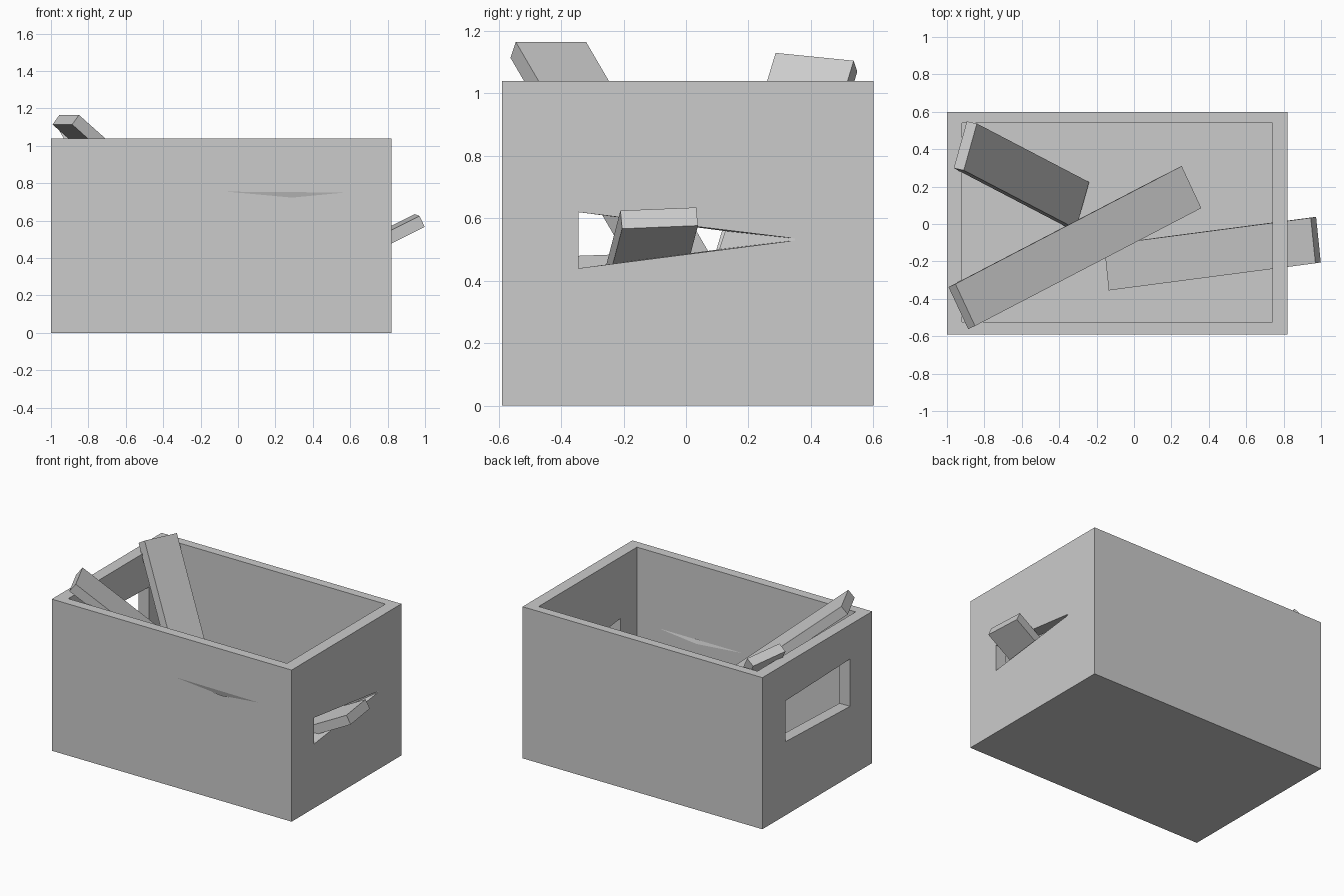
import bpy
import bmesh
from mathutils import Vector

if "Cube" in bpy.data.objects:
    bpy.data.objects.remove(bpy.data.objects["Cube"], do_unlink=True)

GREY = (0.6, 0.6, 0.6, 1)
mat = bpy.data.materials.new("plain_grey")
mat.use_nodes = True
mat.diffuse_color = GREY
mat.node_tree.nodes["Principled BSDF"].inputs["Base Color"].default_value = GREY


def loft(name, ring_a, ring_b):
    """Closed solid between two matching outlines."""
    bm = bmesh.new()
    a = [bm.verts.new(p) for p in ring_a]
    b = [bm.verts.new(p) for p in ring_b]
    bm.faces.new(a)
    bm.faces.new(b[::-1])
    for i in range(len(a)):
        j = (i + 1) % len(a)
        bm.faces.new((a[i], b[i], b[j], a[j]))
    bmesh.ops.recalc_face_normals(bm, faces=bm.faces)
    mesh = bpy.data.meshes.new(name)
    bm.to_mesh(mesh)
    bm.free()
    mesh.materials.append(mat)
    obj = bpy.data.objects.new(name, mesh)
    bpy.context.collection.objects.link(obj)
    return obj


def box(name, low, high):
    outline = [(low[0], low[1]), (high[0], low[1]), (high[0], high[1]), (low[0], high[1])]
    return loft(name, [(x, y, low[2]) for x, y in outline], [(x, y, high[2]) for x, y in outline])


def cut(target, cutter):
    mod = target.modifiers.new(cutter.name, "BOOLEAN")
    mod.operation = "DIFFERENCE"
    mod.solver = "EXACT"
    mod.object = cutter
    bpy.context.view_layer.objects.active = target
    bpy.ops.object.modifier_apply(modifier=mod.name)
    bpy.data.objects.remove(cutter, do_unlink=True)


def plank(name, corner_a, corner_b, run, thickness=0.065):
    """Board from the two upper corners of one end and its length vector."""
    a, b, run = Vector(corner_a), Vector(corner_b), Vector(run)
    normal = run.cross(b - a).normalized()
    if normal.z < 0:
        normal.negate()
    end = [a, b, b - normal * thickness, a - normal * thickness]
    return loft(name, end, [p + run for p in end])


# Open crate
crate = box("crate", (-1, -0.59, 0), (0.82, 0.6, 1.04))
cut(crate, box("cavity", (-0.92, -0.525, 0.05), (0.74, 0.54, 1.2)))

# Rectangular handle hole
window = [(0.35, 0.785), (0.35, 0.505), (-0.35, 0.48), (-0.35, 0.805)]
cut(crate, loft("handle_hole", [(-1.02, y, z) for y, z in window],
                [(-0.9, y, z) for y, z in window]))

# Tapering broken handle hole
outer = [(-0.345, 0.62), (-0.345, 0.44), (0.355, 0.53), (0.355, 0.535)]
inner = [(-0.345, 0.62), (-0.345, 0.44), (0.1, 0.5), (0.12, 0.56)]
cut(crate, loft("broken_hole", [(0.822, y, z) for y, z in outer],
                [(0.738, y, z) for y, z in inner]))

# Slanting slit in the front wall
outer = [(-0.06, 0.762), (0.57, 0.757), (0.29, 0.73)]
inner = [(-0.06, 0.52), (0.57, 0.52), (0.29, 0.49)]
cut(crate, loft("front_slit", [(x, -0.592, z) for x, z in outer],
                [(x, -0.523, z) for x, z in inner]))

# Loose planks
plank("steep_plank", (-0.84, 0.537, 1.105), (-0.91, 0.287, 1.13), (0.6, -0.313, -1.04))
plank("leaning_plank", (-0.955, -0.32, 1.165), (-0.85, -0.545, 1.165), (1.21, 0.63, -1.08))
plank("side_plank", (0.945, 0.033, 0.635), (0.97, -0.21, 0.625), (-1.105, -0.145, -0.555))
